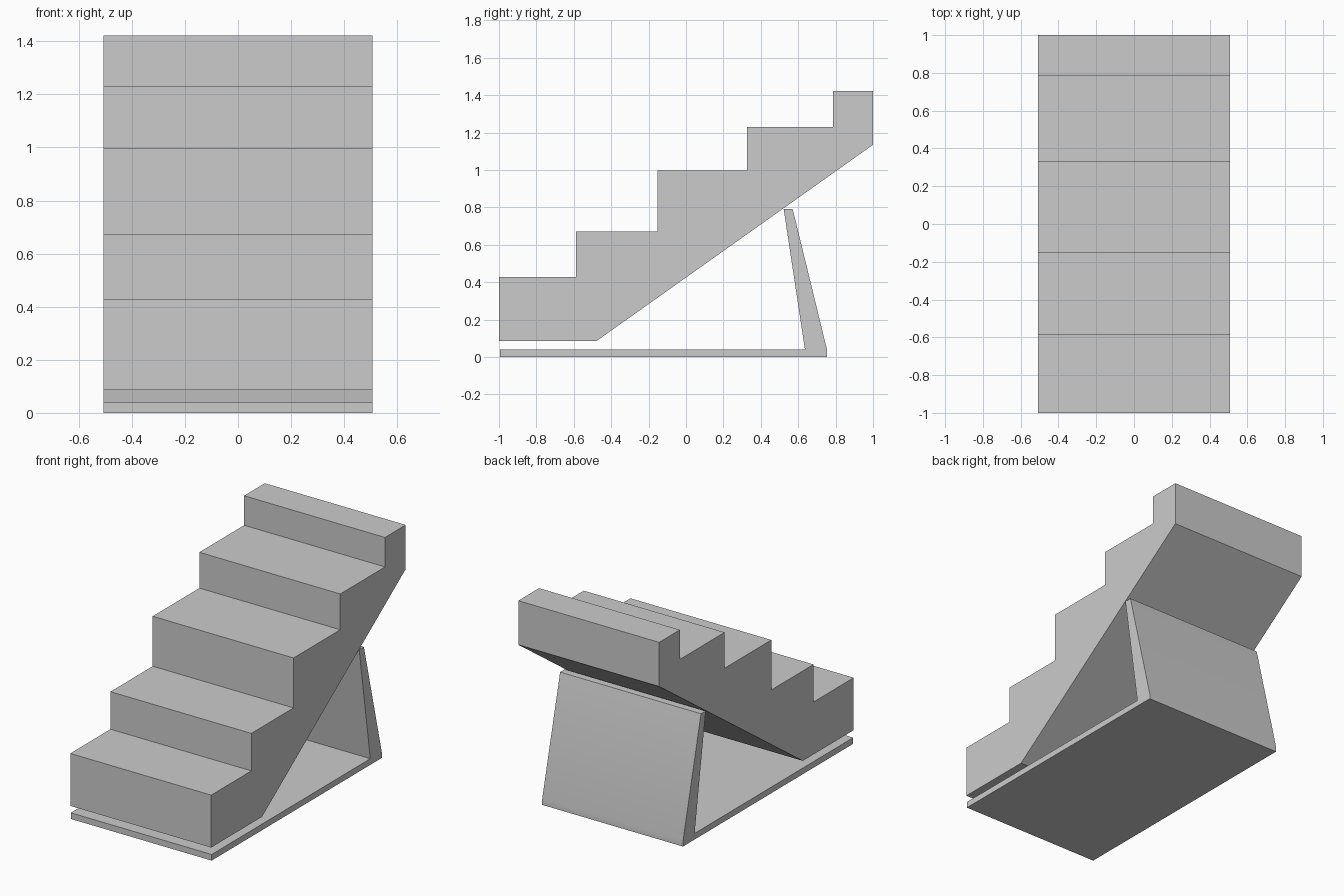
import bpy, bmesh
from math import radians

if "Cube" in bpy.data.objects:
    bpy.data.objects.remove(bpy.data.objects["Cube"])


def extrude_profile(name, points, x0, x1):
    """Extrude a closed (y, z) side profile across the width."""
    bm = bmesh.new()
    face = bm.faces.new([bm.verts.new((x0, y, z)) for y, z in points])
    result = bmesh.ops.extrude_face_region(bm, geom=[face])
    verts = [v for v in result["geom"] if isinstance(v, bmesh.types.BMVert)]
    bmesh.ops.translate(bm, verts=verts, vec=(x1 - x0, 0, 0))
    bmesh.ops.recalc_face_normals(bm, faces=bm.faces)
    mesh = bpy.data.meshes.new(name)
    bm.to_mesh(mesh)
    bm.free()
    obj = bpy.data.objects.new(name, mesh)
    bpy.context.collection.objects.link(obj)
    return obj


# Stair flight: (tread start y, tread height), then the sloped underside
steps = [(-1.0, 0.428), (-0.587, 0.672), (-0.153, 0.997), (0.327, 1.23), (0.787, 1.422)]
profile = [(-1.0, 0.087)]
for i, (y, z) in enumerate(steps):
    y_end = steps[i + 1][0] if i + 1 < len(steps) else 1.0
    profile += [(y, z), (y_end, z)]
profile += [(1.0, 1.135), (-0.477, 0.087)]
extrude_profile("stair_flight", profile, -0.507, 0.507)

# Floor plate with the leaning support leg at the back
support = [(-0.995, 0), (0.755, 0), (0.755, 0.035), (0.57, 0.793),
           (0.522, 0.793), (0.636, 0.04), (-0.995, 0.04)]
base = extrude_profile("base_and_support_leg", support, -0.507, 0.507)

# Smooth the slight bend at the foot of the leg
bpy.context.view_layer.objects.active = base
base.select_set(True)
bpy.ops.object.shade_smooth_by_angle(angle=radians(30))
